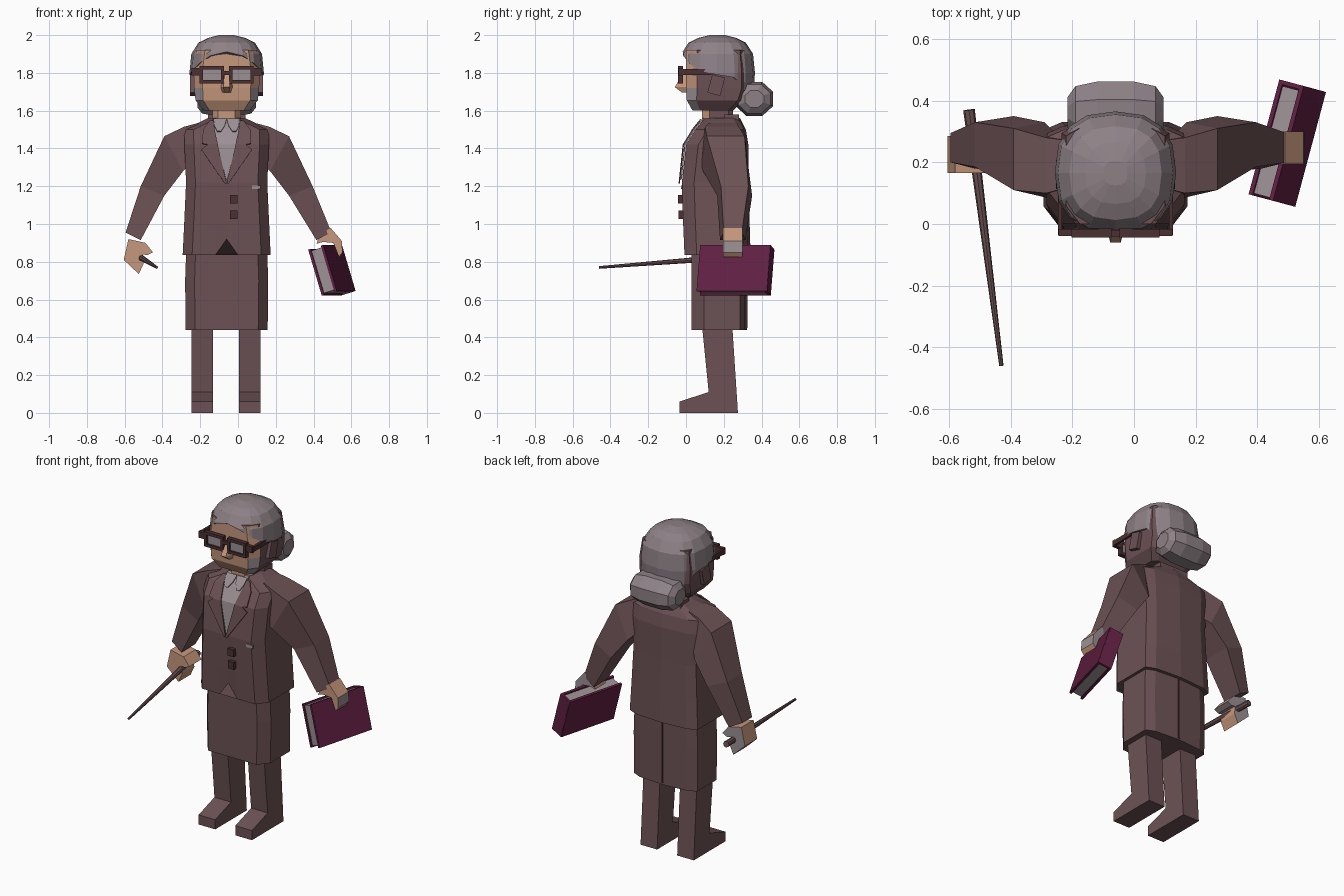
import bpy, bmesh
from math import sin, cos, pi, radians
from mathutils import Vector, Matrix

cube = bpy.data.objects.get("Cube")
if cube:
    bpy.data.objects.remove(cube)

CX = -.06  # centre line of the figure


def material(name, red, green, blue):
    mat = bpy.data.materials.new(name)
    mat.use_nodes = True
    mat.diffuse_color = (red, green, blue, 1)
    shader = next(n for n in mat.node_tree.nodes if n.type == 'BSDF_PRINCIPLED')
    shader.inputs["Base Color"].default_value = (red, green, blue, 1)
    shader.inputs["Roughness"].default_value = .9
    return mat


SUIT = material("suit brown", .15, .083, .09)
DARK = material("dark brown", .07, .03, .032)
HAIR = material("hair grey", .27, .22, .24)
CLOTH = material("pale grey", .33, .28, .3)
SKIN = material("skin", .56, .31, .2)
COVER = material("plum cover", .12, .014, .055)


def finish(name, bm, *mats):
    bmesh.ops.remove_doubles(bm, verts=bm.verts, dist=.0005)
    bmesh.ops.recalc_face_normals(bm, faces=bm.faces)
    mesh = bpy.data.meshes.new(name)
    bm.to_mesh(mesh)
    bm.free()
    for mat in mats:
        mesh.materials.append(mat)
    obj = bpy.data.objects.new(name, mesh)
    bpy.context.collection.objects.link(obj)
    return obj


def loft(name, rings, *mats, caps=True):
    bm = bmesh.new()
    rows = [[bm.verts.new(p) for p in ring] for ring in rings]
    for low, high in zip(rows, rows[1:]):
        for i in range(len(low)):
            j = (i + 1) % len(low)
            bm.faces.new((low[i], low[j], high[j], high[i]))
    if caps:
        bm.faces.new(rows[0])
        bm.faces.new(rows[-1])
    return finish(name, bm, *mats)


def box(name, mat, center, size, turn=Matrix()):
    bm = bmesh.new()
    frame = Matrix.Translation(center) @ turn @ Matrix.Diagonal((*size, 1))
    bmesh.ops.create_cube(bm, size=1, matrix=frame)
    return finish(name, bm, mat)


def paint(obj, rule):
    for face in obj.data.polygons:
        face.material_index = rule(face.center, face.normal)


def lerp(table, t):
    for (a, u), (b, v) in zip(table, table[1:]):
        if t <= b:
            return u + (v - u) * max(0, t - a) / (b - a)
    return table[-1][1]


def mirrored(half):
    # half outline starts at front centre and ends at back centre
    return half + [(-x, y) for x, y in half[-2:0:-1]]


def body_ring(z, hw, front, back, bevel=.05, bow=.012):
    half = [(0, front), (.06 * hw / .23, front), (hw - bevel, front), (hw, front + bevel * 1.3),
            (hw, back - .025), (hw * .75, back), (0, back + bow)]
    return [Vector((CX + x, y, z)) for x, y in mirrored(half)]


# Legs with angled feet, extruded side profile
SHOE = [(.085, .46), (.12, .11), (-.035, .06), (-.035, 0), (.275, 0), (.245, .46)]
for side, label in ((-1, "right"), (1, "left")):
    mid = CX - .003 + side * .126
    loft(label + "_leg", [[(mid + dx, y, z) for y, z in SHOE] for dx in (-.057, .057)], SUIT)

# Skirt with back slit
loft("skirt", [body_ring(z, hw, front, .31) for z, hw, front in
               ((.44, .217, .03), (.7, .22, .03), (.92, .212, .03))], SUIT)
box("skirt_slit", DARK, (CX, .321, .64), (.012, .008, .38))

# Jacket with notched front hem
TORSO = [(.835, .233, -.008, .33), (1, .225, -.015, .325), (1.22, .215, -.022, .32),
         (1.42, .224, 0, .318), (1.5, .225, .05, .305), (1.56, .1, .1, .275)]
rings = [body_ring(*row) for row in TORSO]
rings[0][0].z = .92
loft("jacket", rings, SUIT)
FRONT = [(row[0], row[2]) for row in TORSO]


def strip(name, mat, rows, side, lift):
    # thin plate following the jacket front, rows of height, inner and outer offset
    bm = bmesh.new()
    pts = [[bm.verts.new((CX + side * x, lerp(FRONT, z) - lift, z)) for x in (a, b)] for z, a, b in rows]
    for (a, b), (c, d) in zip(pts, pts[1:]):
        bm.faces.new((a, b, d, c))
    obj = finish(name, bm, mat)
    obj.modifiers.new("thickness", 'SOLIDIFY').thickness = .007
    obj.modifiers["thickness"].offset = 0
    return obj


for side, label in ((-1, "right"), (1, "left")):
    strip(label + "_shirt", CLOTH, [(1.235, 0, .003), (1.42, 0, .05), (1.5, 0, .068), (1.56, 0, .072)], side, .006)
    strip(label + "_lapel", SUIT, [(1.215, 0, .01), (1.395, .042, .135), (1.42, .047, .1),
                                   (1.425, .048, .13), (1.5, .064, .125), (1.545, .07, .09)], side, .014)
    strip(label + "_shirt_collar", CLOTH, [(1.49, .03, .05), (1.52, .01, .065), (1.555, 0, .07)], side, .016)
for z in (1.05, 1.13):
    box("button", DARK, (CX + .038, lerp(FRONT, z) - .008, z), (.04, .03, .045))
box("pocket_mark", CLOTH, (.097, -.022, 1.195), (.045, .008, .02))
box("collar_back", SUIT, (CX, .24, 1.55), (.2, .08, .06))

# Sleeves
for side, label, tuck in ((-1, "right", .02), (1, "left", 0)):
    def arm_ring(outer, top, inner, low, front, back):
        xo, xi = CX + side * outer, CX + side * inner
        return [(xo, front + .02, top), (xo, back - .02, top), (xi, back, low), (xi, front, low)]
    loft(label + "_sleeve", [arm_ring(.15, 1.535, .15, 1.3, .1, .29),
                             arm_ring(.225, 1.515, .2, 1.31, .08, .3),
                             arm_ring(.33, 1.465, .23, 1.28, .09, .33),
                             arm_ring(.455, 1.2, .33, 1.15, .165, .35),
                             arm_ring(.555 - tuck, .955, .475 - tuck, .915, .18, .315)], SUIT)


# Hands, extruded from front silhouettes
def hand(name, outline, front, back, shade):
    obj = loft(name, [[(x, y, z) for x, z in outline] for y in (front, back)], SKIN, CLOTH)
    paint(obj, shade)


hand("left_hand", [(.415, .895), (.43, .94), (.49, .98), (.55, .91), (.553, .85),
                   (.535, .825), (.505, .9), (.45, .905)], .195, .3,
     lambda c, n: int(n.x > .9 or n.y > .9))
hand("right_hand", [(-.605, .81), (-.58, .92), (-.49, .9), (-.45, .85), (-.48, .835),
                    (-.505, .84), (-.5, .79), (-.525, .735)], .165, .285,
     lambda c, n: int(n.y > .9 or n.z < -.8))

# Pointer stick
tail, tip = Vector((-.535, .37, .835)), Vector((-.43, -.46, .77))
axis = (tip - tail).to_track_quat('Z', 'Y').to_matrix()
loft("pointer", [[end + axis @ Vector((r * cos(k * pi / 4), r * sin(k * pi / 4), 0)) for k in range(8)]
                 for end, r in ((tail, .019), (tip, .007))], SUIT)

# Book under the left hand
TURN = Matrix.Rotation(radians(-15), 4, 'Z') @ Matrix.Rotation(radians(-17), 4, 'Y')
BOOK = Vector((.497, .262, .755))
for label, shift, mat, size in (("inner_cover", (-.036, 0, 0), COVER, (.014, .385, .255)),
                                ("outer_cover", (.036, 0, 0), COVER, (.014, .385, .255)),
                                ("spine", (0, .186, 0), COVER, (.075, .014, .255)),
                                ("pages", (0, -.005, 0), CLOTH, (.064, .36, .235))):
    box("book_" + label, mat, BOOK + TURN @ Vector(shift), size, TURN)

# Neck and head
neck = loft("neck", [body_ring(z, .075, .085, .25, .03, 0) for z in (1.5, 1.66)], SUIT, SKIN)
paint(neck, lambda c, n: int(n.y < -.5))
head = loft("head", [body_ring(*row, 0) for row in (
    (1.6, .12, .035, .25, .03), (1.655, .165, .004, .3, .04), (1.72, .172, 0, .32, .045),
    (1.8, .175, 0, .32, .045), (1.92, .16, 0, .31, .045))], SUIT, SKIN, CLOTH)


def face_colour(c, n):
    if n.y < -.8:
        return 1
    if n.y < -.35:
        return 2 if c.z < 1.74 else 1
    return 0


paint(head, face_colour)
loft("nose", [[(CX + x * w, y, z) for x, y in ((-1, .01), (-.5, tip), (.5, tip), (1, .01))]
              for z, w, tip in ((1.695, .025, -.02), (1.725, .034, -.06), (1.8, .02, -.012))], SKIN)
for side, label in ((-1, "right"), (1, "left")):
    box(label + "_ear", SUIT, (CX + side * .178, .16, 1.735), (.03, .07, .1),
        Matrix.Rotation(radians(-15), 4, 'X'))

# Glasses
for side, label in ((-1, "right"), (1, "left")):
    eye = CX + side * .078
    box(label + "_lens", CLOTH, (eye, -.028, 1.79), (.1, .008, .06))
    for end in (-1, 1):
        box(label + "_rim_bar", DARK, (eye, -.03, 1.79 + end * .037), (.13, .026, .018))
        box(label + "_rim_post", DARK, (eye + end * .056, -.03, 1.79), (.018, .026, .09))
    box(label + "_hinge", DARK, (CX + side * .16, -.028, 1.805), (.05, .022, .04))
    box(label + "_temple", DARK, (CX + side * .18, .05, 1.805), (.014, .17, .03))
box("glasses_bridge", DARK, (CX, -.03, 1.8), (.05, .022, .02))

# Hair cap with a raised hairline at the front
HAIRLINE = [(0, 1.912), (22.5, 1.89), (45, 1.85), (68, 1.81), (90, 1.79), (113, 1.775), (135, 1.71), (180, 1.62)]
WIDTH = [(1.6, .86), (1.72, .97), (1.8, 1), (1.9, .95), (1.96, .76), (1.99, .45), (2, .2)]


def hair_ring(level):
    ring = []
    for k in range(16):
        a = 2 * pi * k / 16
        off = 360 * min(k, 16 - k) / 16
        z = max(level, lerp(HAIRLINE, off))
        s = lerp(WIDTH, z)
        px, py = (abs(f) ** .8 * (1 if f > 0 else -1) for f in (sin(a), -cos(a)))
        ring.append((CX + .197 * s * px, .165 + .2 * s * py, z))
    return ring


bm_hair = loft("hair", [hair_ring(z) for z in (1.6, 1.72, 1.8, 1.9, 1.96, 1.985, 2)], HAIR, caps=False)
bm = bmesh.new()
bm.from_mesh(bm_hair.data)
crown = [e for e in bm.edges if e.is_boundary and min(v.co.z for v in e.verts) > 1.99]
bmesh.ops.contextual_create(bm, geom=crown)
bmesh.ops.recalc_face_normals(bm, faces=bm.faces)
bm.to_mesh(bm_hair.data)
bm.free()
bm_hair.modifiers.new("thickness", 'SOLIDIFY').thickness = .025

# Bun
loft("hair_bun", [[(CX + dx, .362 + .108 * r * cos(k * pi / 4 + pi / 8), 1.662 + .098 * r * sin(k * pi / 4 + pi / 8))
                   for k in range(8)]
                  for dx, r in ((-.155, .5), (-.13, .85), (-.06, 1), (.06, 1), (.13, .85), (.155, .5))], HAIR)
